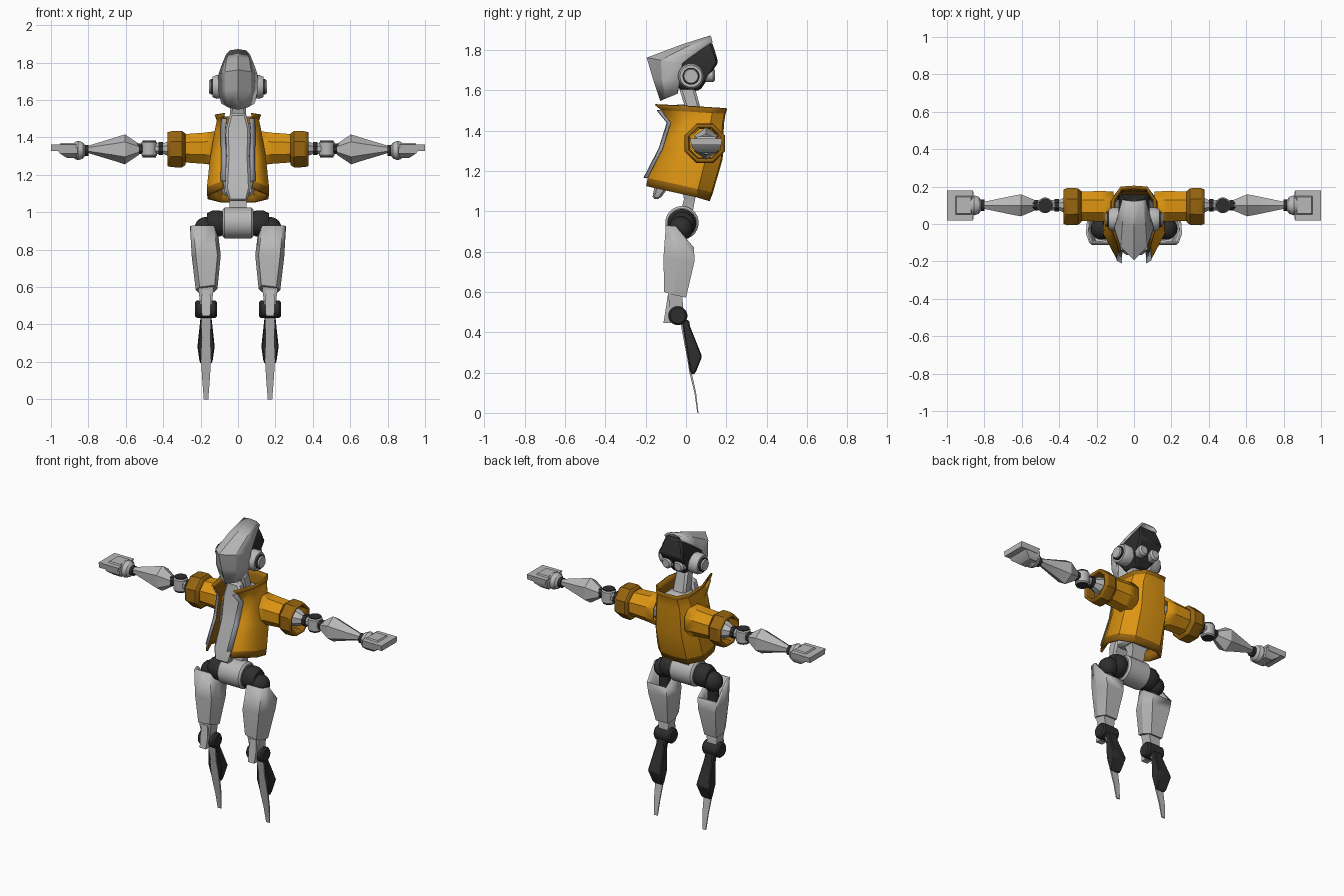
import bpy, bmesh, math
from mathutils import Vector


def material(name, rgb):
    m = bpy.data.materials.new(name)
    m.diffuse_color = (*rgb, 1)
    return m


GREY = material("light grey", (0.48, 0.48, 0.48))
DARK = material("charcoal", (0.027, 0.027, 0.027))
ORANGE = material("orange", (0.72, 0.30, 0.006))
TRIM = material("dark orange", (0.31, 0.13, 0.005))
LINING = material("blue grey", (0.34, 0.36, 0.40))


def loft(name, rows, mats, ring=True, caps=(True, True), mirror=False,
         thick=0, bevel=0, rule=None, angle=30, inner=0):
    """Skin a list of point rows; outward facing, optionally mirrored over x."""
    bm = bmesh.new()
    vs = [[bm.verts.new(p) for p in row] for row in rows]
    n = len(rows[0])
    for i in range(len(rows) - 1):
        for j in range(n if ring else n - 1):
            k = (j + 1) % n
            f = bm.faces.new((vs[i][j], vs[i][k], vs[i + 1][k], vs[i + 1][j]))
            if rule:
                f.material_index = rule(i)
    if ring and caps[0]:
        bm.faces.new(vs[0][::-1])
    if ring and caps[1]:
        bm.faces.new(vs[-1])
    bm.normal_update()
    mid = sum((v.co for v in bm.verts), Vector()) / len(bm.verts)
    if sum(f.normal.dot(f.calc_center_median() - mid) * f.calc_area() for f in bm.faces) < 0:
        bmesh.ops.reverse_faces(bm, faces=bm.faces[:])
    me = bpy.data.meshes.new(name)
    bm.to_mesh(me)
    bm.free()
    for m in mats:
        me.materials.append(m)
    me.shade_smooth()
    me.set_sharp_from_angle(angle=math.radians(angle))
    ob = bpy.data.objects.new(name, me)
    bpy.context.collection.objects.link(ob)
    if thick:
        s = ob.modifiers.new("wall", 'SOLIDIFY')
        s.thickness, s.offset = thick, -1
        s.material_offset = s.material_offset_rim = inner
    if bevel:
        b = ob.modifiers.new("edge", 'BEVEL')
        b.width, b.segments, b.limit_method = bevel, 1, 'ANGLE'
    if mirror:
        ob.modifiers.new("mirror", 'MIRROR')
    return ob


def rod(name, mat, axis, centre, profile, n=24, **kw):
    """Turned part along an axis: profile of (position, radius a, radius b)."""
    rows = []
    for t, ra, rb in profile:
        row = []
        for i in range(n):
            a = 2 * math.pi * (i + 0.5) / n
            p = [centre[0] + ra * math.cos(a), centre[1] + rb * math.sin(a)]
            p.insert("xyz".index(axis), t)
            row.append(p)
        rows.append(row)
    return loft(name, rows, [mat], **kw)


def ball(name, mat, c, r, mirror=True):
    a = [math.pi * i / 10 for i in range(11)]
    prof = [(c[0] - r * math.cos(t), max(r * math.sin(t), .001), max(r * math.sin(t), .001)) for t in a]
    return rod(name, mat, "x", c[1:], prof, mirror=mirror)


def block(name, mat, rows, **kw):
    """Stacked rectangles: (z, centre x, half width, front y, back y)."""
    return loft(name, [[(cx - h, y0, z), (cx + h, y0, z), (cx + h, y1, z), (cx - h, y1, z)]
                       for z, cx, h, y0, y1 in rows], [mat], **kw)


def both(half):
    """Complete a half row (side to centre) with its reflection."""
    return half + [(-x, y, z) for x, y, z in half[-2::-1]]


# --- head: faceted mask, dark skull, ears, rear sensors ---
mask = [[(.064, .13, 1.845), (.045, .125, 1.865), (0, .12, 1.872)],
        [(.092, .03, 1.775), (.062, .0, 1.815), (0, -.02, 1.828)],
        [(.105, -.02, 1.735), (.07, -.125, 1.75), (0, -.195, 1.762)],
        [(.108, -.03, 1.66), (.07, -.12, 1.65), (0, -.165, 1.66)],
        [(.09, -.045, 1.582), (.052, -.10, 1.56), (0, -.128, 1.548)]]
loft("mask", [both(r) for r in mask], [GREY], ring=False, thick=.01, angle=25)
block("skull", DARK, [(1.60, 0, .04, -.03, .07), (1.66, 0, .075, -.06, .11),
                      (1.74, 0, .082, -.08, .16), (1.79, 0, .072, .02, .145),
                      (1.84, 0, .056, .11, .128)], bevel=.01)
rod("ear", GREY, "x", (.025, 1.67), [(.07, .062, .062), (.115, .064, .064), (.135, .055, .055)], mirror=True)
rod("ear_gap", DARK, "x", (.025, 1.67), [(.13, .042, .042), (.146, .042, .042)], mirror=True)
rod("ear_cap", GREY, "x", (.025, 1.67), [(.144, .038, .038), (.155, .034, .034)], mirror=True)
rod("rear_sensor", GREY, "y", (.042, 1.675), [(.06, .034, .034), (.135, .034, .034), (.145, .024, .024)], mirror=True)
block("neck", GREY, [(1.40, 0, .045, .02, .10), (1.5, 0, .045, .0, .075), (1.63, 0, .038, -.04, .04)], bevel=.012)

# --- body inside the jacket ---
block("torso", GREY, [(1.09, 0, .085, -.06, .07), (1.28, 0, .10, -.06, .13),
                      (1.44, 0, .09, -.02, .14), (1.48, 0, .06, .0, .11)], bevel=.015)
block("chest_plate", GREY, [(1.06, 0, .05, -.168, -.13), (1.13, 0, .068, -.155, -.08), (1.30, 0, .06, -.095, -.03),
                            (1.44, 0, .064, -.065, .0), (1.53, 0, .042, -.055, .0)], bevel=.012)
block("waist", GREY, [(.98, 0, .045, -.03, .03), (1.06, 0, .045, -.01, .045), (1.12, 0, .07, -.02, .06)])

# --- jacket: open shell with trimmed hem and collar, lapel strips ---
jacket = [[(.088, -.198, 1.125), (.165, -.05, 1.092), (.162, .05, 1.07), (.09, .11, 1.052), (0, .117, 1.05)],
          [(.09, -.19, 1.165), (.166, -.05, 1.135), (.162, .06, 1.11), (.092, .127, 1.093), (0, .133, 1.09)],
          [(.088, -.115, 1.31), (.15, -.01, 1.285), (.15, .10, 1.27), (.09, .175, 1.26), (0, .182, 1.26)],
          [(.092, -.075, 1.44), (.125, .0, 1.435), (.125, .12, 1.43), (.08, .18, 1.43), (0, .188, 1.43)],
          [(.085, -.125, 1.503), (.112, .0, 1.495), (.112, .13, 1.487), (.07, .19, 1.485), (0, .196, 1.485)],
          [(.08, -.155, 1.528), (.125, .0, 1.52), (.12, .13, 1.512), (.072, .20, 1.508), (0, .205, 1.508)]]
loft("jacket", [both(r) for r in jacket], [ORANGE, TRIM], ring=False, thick=.012,
     rule=lambda i: int(i in (0, 4)), inner=1)
loft("lapel", [[r[0], (r[0][0] - .026, r[0][1] - .016, r[0][2])] for r in jacket[1:5]],
     [LINING], ring=False, mirror=True, thick=.006)
rod("sleeve", ORANGE, "x", (.095, 1.342),
    [(.11, .085, .10), (.18, .088, .09), (.27, .085, .083), (.30, .085, .085)], n=8,
    caps=(False, False), mirror=True, thick=.01, angle=20)
rod("cuff", TRIM, "x", (.093, 1.337),
    [(.28, .088, .09), (.30, .106, .106), (.355, .108, .104), (.376, .10, .098)], n=8,
    caps=(False, False), mirror=True, thick=.016, angle=20)

# --- arms ---
AC = (.10, 1.34)
rod("upper_arm", GREY, "x", AC, [(.10, .05, .05), (.30, .06, .06), (.36, .05, .05), (.40, .03, .03), (.45, .03, .03)],
    n=8, mirror=True, angle=20)
rod("elbow", GREY, "z", (.475, .10), [(1.298, .036, .036), (1.305, .042, .042), (1.372, .042, .042), (1.379, .036, .036)],
    mirror=True)
rod("elbow_caps", DARK, "z", (.475, .10), [(1.293, .036, .036), (1.384, .036, .036)], mirror=True)
rod("elbow_collar", DARK, "x", AC, [(.40, .037, .037), (.425, .037, .037)], n=8, mirror=True)
rod("forearm_collar", DARK, "x", AC, [(.51, .03, .03), (.545, .03, .03)], n=8, mirror=True)
rod("forearm", GREY, "x", (.10, 1.336),
    [(.53, .032, .03), (.605, .068, .08), (.66, .056, .062), (.80, .022, .02), (.84, .022, .02)],
    n=6, mirror=True, angle=15)
rod("wrist", GREY, "x", (.10, 1.33), [(.815, .025, .025), (.83, .046, .044), (.855, .054, .052), (.875, .045, .045)],
    mirror=True)
rod("wrist_seal", DARK, "x", (.10, 1.33), [(.80, .03, .03), (.822, .03, .03)], mirror=True)
block("palm", GREY, [(1.29, .89, .025, .06, .15), (1.315, .905, .048, .03, .17), (1.345, .915, .058, .025, .175)],
      mirror=True)
block("fingers", GREY, [(1.328, .937, .062, .025, .175), (1.362, .93, .07, .02, .18)], mirror=True)
block("hand_plate", GREY, [(1.36, .91, .045, .05, .15), (1.37, .91, .038, .056, .144)], mirror=True)

# --- pelvis and hips ---
rod("pelvis", GREY, "x", (-.02, .943),
    [(-.083, .072, .072), (-.072, .083, .083), (.072, .083, .083), (.083, .072, .072)])
rod("hip", DARK, "x", (-.02, .94), [(.07, .06, .06), (.10, .071, .071), (.135, .071, .071), (.165, .055, .055)],
    mirror=True)
ball("hip_ball", DARK, (.172, -.025, .915), .06)

# --- thighs: hollow faceted shells, high at the front ---
thigh = [[(.13, -.10, .93), (.24, -.10, .93), (.257, -.05, .925), (.25, .04, .82), (.11, .04, .82), (.105, -.04, .875)],
         [(.11, -.112, .77), (.225, -.112, .77), (.247, -.04, .76), (.236, .042, .75), (.11, .037, .75), (.092, -.04, .77)],
         [(.125, -.108, .61), (.205, -.108, .60), (.226, -.06, .585), (.213, .0, .572), (.13, .0, .572), (.11, -.05, .59)]]
loft("thigh", thigh, [GREY], caps=(False, True), mirror=True, thick=.012, angle=25)
rod("thigh_core", DARK, "z", (.172, -.03), [(.62, .03, .03), (.92, .035, .035)], n=12, mirror=True)

# --- knees, shins and blade feet ---
LX = .171
block("knee_strut", GREY, [(.47, LX, .026, -.075, -.01), (.60, LX, .042, -.09, -.02)], mirror=True)
block("knee_guard", GREY, [(.445, LX, .022, -.112, -.075), (.52, LX, .026, -.10, -.06), (.585, LX, .02, -.09, -.05)],
      mirror=True)
rod("knee", DARK, "x", (-.04, .482),
    [(.112, .038, .038), (.122, .047, .047), (.22, .047, .047), (.23, .038, .038)], mirror=True)
block("shin", DARK, [(.46, LX, .03, -.03, .015), (.43, LX, .03, -.016, .02), (.33, LX, .041, .0, .06),
                     (.28, LX, .046, .008, .08), (.21, LX, .036, .02, .052), (.19, LX, .03, .028, .04)],
      mirror=True, bevel=.006)
block("shin_blade", GREY, [(.45, LX, .027, -.028, -.016), (.33, LX, .02, -.006, .006), (.27, LX, .023, .006, .018),
                           (.20, LX, .026, .017, .028), (.10, LX, .02, .042, .05), (0, LX, .012, .056, .062)],
      mirror=True, angle=40)
